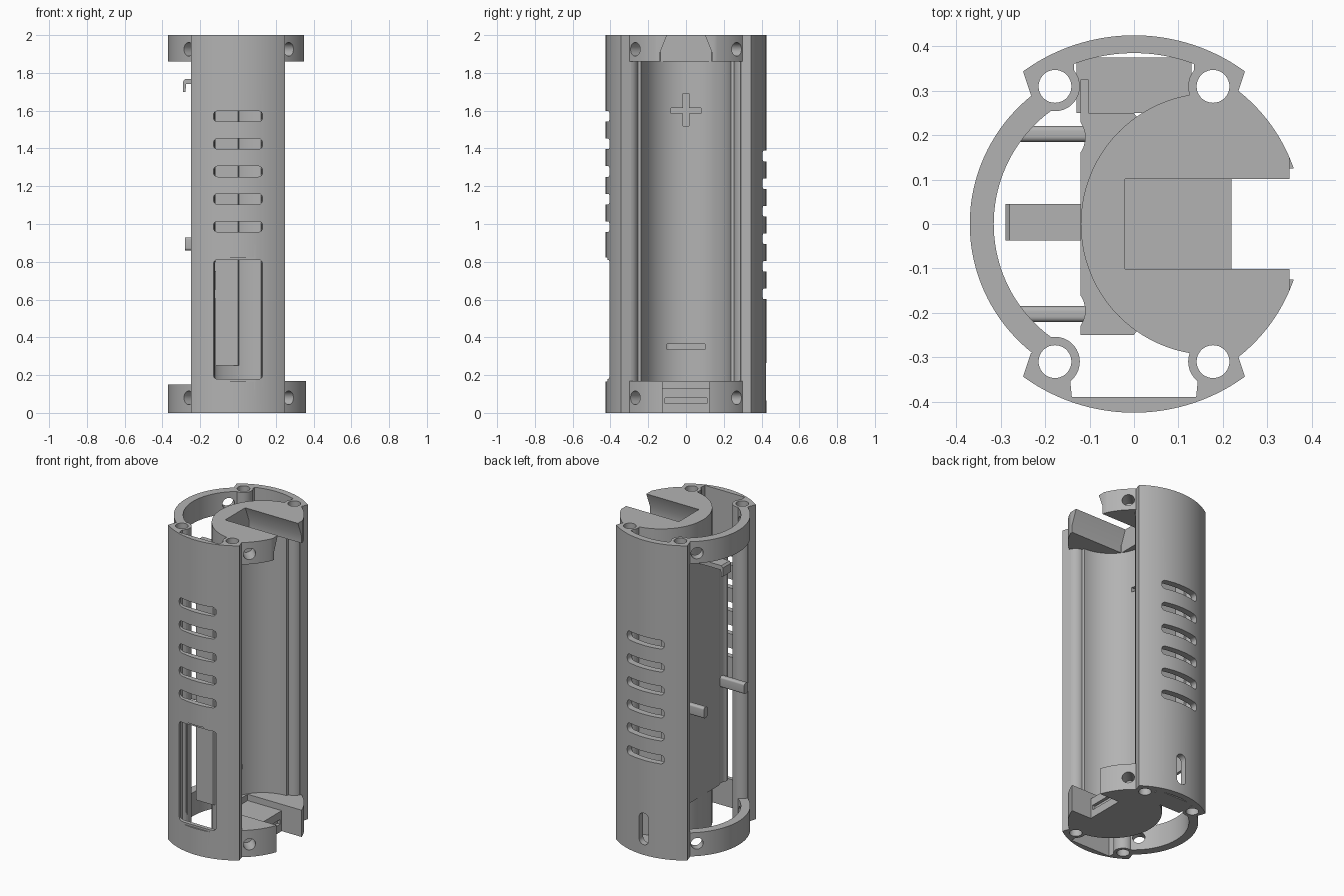
import bpy, bmesh
from math import sin, cos, radians, degrees, acos
from mathutils import Matrix

if "Cube" in bpy.data.objects:
    bpy.data.objects.remove(bpy.data.objects["Cube"])

gray = bpy.data.materials.new("plain gray")
gray.use_nodes = True
gray.diffuse_color = (0.45, 0.45, 0.45, 1)
gray.node_tree.nodes["Principled BSDF"].inputs["Base Color"].default_value = gray.diffuse_color


def arc(r, a, b, cx=0, cy=0, n=40):
    """Points on an arc from angle a to b in degrees."""
    return [(cx + r * cos(radians(a + (b - a) * i / n)),
             cy + r * sin(radians(a + (b - a) * i / n))) for i in range(n + 1)]


def rounded(cx, cz, w, h, r):
    """Rounded rectangle outline from half sizes."""
    pts = []
    for sx, sz, a in ((1, 1, 0), (-1, 1, 90), (-1, -1, 180), (1, -1, 270)):
        pts += arc(r, a, a + 89, cx + sx * (w - r), cz + sz * (h - r), 6)
    return pts


def rect(a0, a1, b0, b1):
    return [(a0, b0), (a1, b0), (a1, b1), (a0, b1)]


def new_object(name, bm):
    bmesh.ops.recalc_face_normals(bm, faces=bm.faces)
    mesh = bpy.data.meshes.new(name)
    bm.to_mesh(mesh)
    bm.free()
    mesh.materials.append(gray)
    obj = bpy.data.objects.new(name, mesh)
    bpy.context.collection.objects.link(obj)
    return obj


def prism(name, outlines, lo, hi, axis="z"):
    """Extrude one outline, or a list of separate outlines, along an axis."""
    if not isinstance(outlines[0], list):
        outlines = [outlines]
    place = {"z": lambda a, b, t: (a, b, t), "y": lambda a, b, t: (a, t, b),
             "x": lambda a, b, t: (t, a, b)}[axis]
    bm = bmesh.new()
    for pts in outlines:
        low = [bm.verts.new(place(a, b, lo)) for a, b in pts]
        top = [bm.verts.new(place(a, b, hi)) for a, b in pts]
        bm.faces.new(low)
        bm.faces.new(top)
        for i in range(len(pts)):
            j = (i + 1) % len(pts)
            bm.faces.new((low[i], low[j], top[j], top[i]))
    return new_object(name, bm)


def boolean(obj, other, op="DIFFERENCE", keep=False):
    mod = obj.modifiers.new("cut", "BOOLEAN")
    mod.object, mod.operation, mod.solver = other, op, "EXACT"
    bpy.context.view_layer.objects.active = obj
    bpy.ops.object.modifier_apply(modifier=mod.name)
    if not keep:
        bpy.data.objects.remove(other)


# Shared cutters: long rod holes and radial screw holes
CORNERS = [(sx * 0.178, sy * 0.31) for sx in (1, -1) for sy in (1, -1)]
rod_holes = prism("rod_hole_cutter", [arc(0.037, 0, 350, x, y, 35) for x, y in CORNERS], -0.1, 2.1)
bm = bmesh.new()
for z in (0.08, 1.925):
    for a in (45, 135, 225, 315):
        m = (Matrix.Rotation(radians(a), 4, "Z") @ Matrix.Translation((0.36, 0, z))
             @ Matrix.Rotation(radians(90), 4, "Y"))
        bmesh.ops.create_cone(bm, cap_ends=True, segments=28, radius1=0.036,
                              radius2=0.036, depth=0.16, matrix=m)
screw_holes = new_object("screw_hole_cutter", bm)
parts = []

# Front and back curved shells with rod bosses
edge = degrees(acos(0.25 / 0.425))
for name, s in (("front_shell", -1), ("back_shell", 1)):
    if s > 0:
        inner = [(-0.135, 0.28)] + arc(0.385, 110.5, 69.5) + [(0.135, 0.28)]
    else:
        inner = [(-0.13, 0.34), (-0.145, 0.34), (-0.14, 0.39),
                 (0.14, 0.39), (0.145, 0.34), (0.13, 0.34)]
    outline = arc(0.425, edge, 180 - edge) + [(-0.232, 0.29)] + inner + [(0.232, 0.29)]
    shell = prism(name, [(x, s * y) for x, y in outline], 0, 2)
    bosses = prism("boss", [arc(0.056, 0, 350, x, y, 35) for x, y in CORNERS if y * s > 0], 0, 2)
    boolean(shell, bosses, "UNION")
    boolean(shell, rod_holes, keep=True)
    # Vent slots
    count, first = (5, 1.57) if s < 0 else (6, 1.36)
    vents = [rounded(0, first - 0.146 * i, 0.13, 0.028, 0.022) for i in range(count)]
    if s < 0:
        vents.append(rounded(0, 0.495, 0.13, 0.315, 0.02))
    else:
        vents.append(rounded(0, 0.165, 0.033, 0.1, 0.031))
    boolean(shell, prism("vent_cutter", vents, s * 0.33, s * 0.5, "y"))
    if s < 0:
        boolean(shell, prism("frame_cutter", rounded(0, 0.495, 0.142, 0.328, 0.03),
                             -0.5, -0.415, "y"))
    parts.append(shell)

# Battery cradle with engraved plus and minus
CX = 0.175
cradle = prism("battery_cradle",
               arc(0.295, 98, 262, CX) + [(0.18, -0.27)] + arc(0.237, 270, 90, CX) + [(0.18, 0.27)],
               0, 2)
plus = [(-0.08, 1.585), (-0.015, 1.585), (-0.015, 1.52), (0.015, 1.52), (0.015, 1.585), (0.08, 1.585),
        (0.08, 1.615), (0.015, 1.615), (0.015, 1.69), (-0.015, 1.69), (-0.015, 1.615), (-0.08, 1.615)]
boolean(cradle, prism("mark_cutter", [plus, rect(-0.1, 0.1, 0.335, 0.365)], -0.073, 0.05, "x"))
boolean(cradle, rod_holes, keep=True)
parts.append(cradle)

# Flat mounting block behind the cradle, with side grooves
block = prism("mounting_block", [(-0.12, 0.25), (0, 0.25)] + arc(0.265, 125, 235, CX)
              + [(0, -0.25), (-0.12, -0.25)], 0.25, 1.78)
boolean(block, prism("groove_cutter", [arc(0.062, 0, 350, -0.172, s * 0.195, 35) for s in (1, -1)], 0, 2))
parts.append(block)

# End caps of the battery bay
cap_outline = arc(0.27, 98, 262, CX) + [(0.15, -0.31), (0.235, -0.3)] \
    + arc(0.381, -51.5, 51.5) + [(0.15, 0.31)]
top_cap = prism("top_cap", cap_outline, 1.86, 2)
slot = [(-0.137, 1.8), (-0.137, 1.91), (-0.101, 2), (-0.101, 2.1),
        (0.101, 2.1), (0.101, 2), (0.137, 1.91), (0.137, 1.8)]
boolean(top_cap, prism("slot_cutter", slot, -0.02, 0.5, "x"))
boolean(top_cap, prism("trim_cutter", rect(0.35, 0.5, -0.5, 0.5), 1.8, 2.1))
bottom_cap = prism("bottom_cap", cap_outline, 0, 0.17)
boolean(bottom_cap, prism("notch_cutter", rect(-0.125, 0.125, -0.1, 0.3), 0.22, 0.5, "x"))
boolean(bottom_cap, prism("pocket_cutter", rect(-0.125, 0.125, 0.13, 0.3), -0.02, 0.3, "x"))
boolean(bottom_cap, prism("groove_cutter", rect(-0.11, 0.11, 0.05, 0.08), 0.2, 0.3, "x"))
for cap in (top_cap, bottom_cap):
    boolean(cap, rod_holes, keep=True)
    boolean(cap, screw_holes, keep=True)
    parts.append(cap)

# Half rings tying the shells together
for name, lo, hi in (("lower_ring", 0, 0.15), ("upper_ring", 1.86, 2)):
    ring = prism(name, arc(0.37, 126, 234) + arc(0.316, 234, 126), lo, hi)
    boolean(ring, rod_holes, keep=True)
    boolean(ring, screw_holes, keep=True)
    parts.append(ring)

# Wire hook, side pegs, back floor and joining ribs
parts.append(prism("wire_hook", [(-0.1, 1.74), (-0.275, 1.74), (-0.278, 1.7), (-0.29, 1.7),
                                 (-0.29, 1.755), (-0.28, 1.768), (-0.1, 1.768)], -0.037, 0.045, "y"))
for name, s in (("back_peg", 1), ("front_peg", -1)):
    parts.append(prism(name, rounded(s * 0.203, 0.895, 0.018, 0.034, 0.012), -0.28, -0.09, "x"))
parts.append(prism("back_floor", rect(-0.13, 0.13, 0.25, 0.375), 0, 0.05))
parts.append(prism("back_rib", rect(-0.12, -0.102, 0.24, 0.325), 0.25, 1.78))

for cutter in (rod_holes, screw_holes):
    bpy.data.objects.remove(cutter)

# Smooth curved walls while keeping edges sharp
bpy.ops.object.select_all(action="DESELECT")
for part in parts:
    part.select_set(True)
bpy.context.view_layer.objects.active = parts[0]
bpy.ops.object.shade_smooth_by_angle(angle=radians(30))
